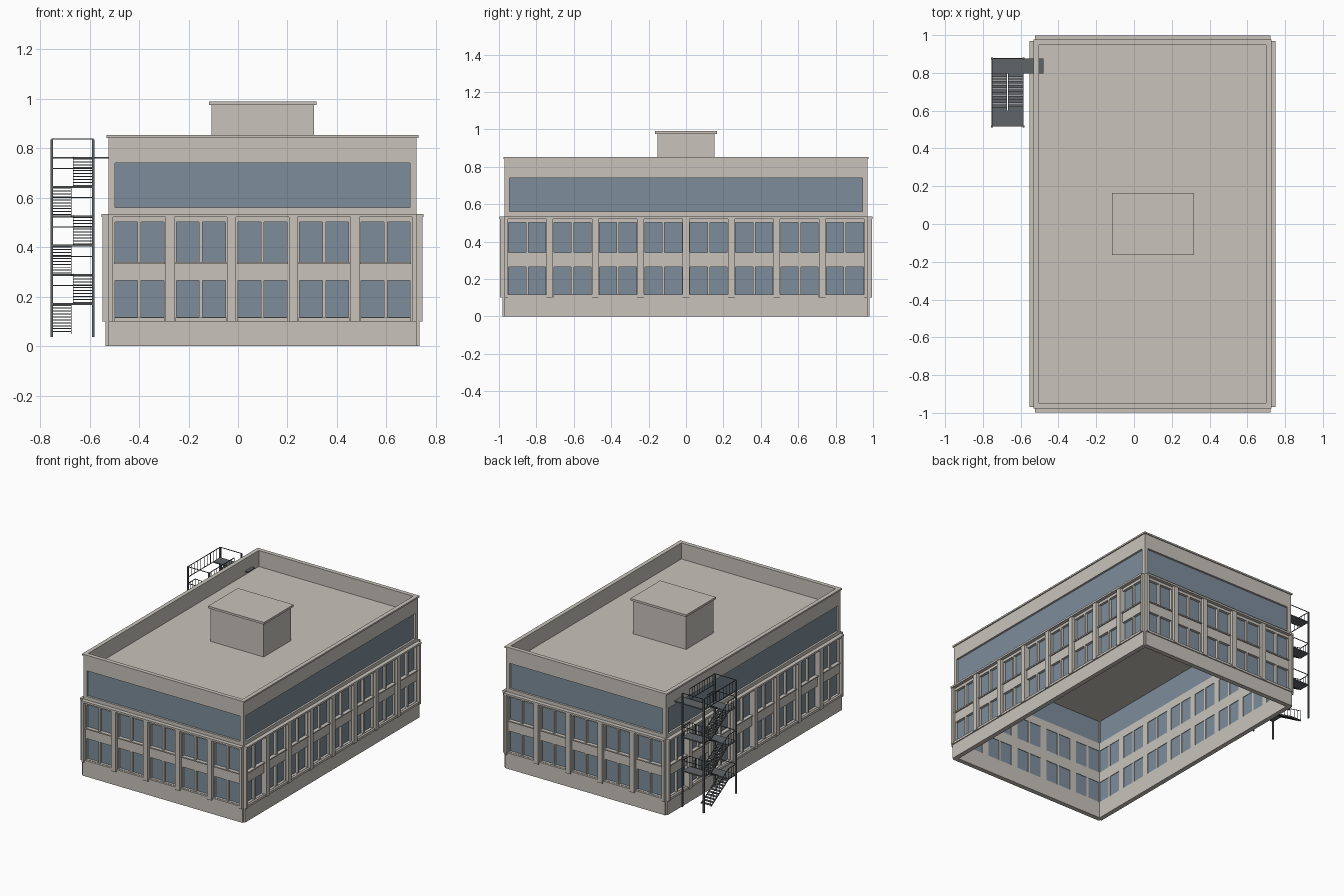
import bpy, bmesh, math
from mathutils import Matrix, Vector

if "Cube" in bpy.data.objects:
    bpy.data.objects.remove(bpy.data.objects["Cube"], do_unlink=True)


def material(name, rgb):
    m = bpy.data.materials.new(name)
    m.use_nodes = True
    m.diffuse_color = (*rgb, 1)
    m.node_tree.nodes["Principled BSDF"].inputs["Base Color"].default_value = (*rgb, 1)
    return m


STONE = material("warm_grey_stone", (0.58, 0.55, 0.50))
GLASS = material("blue_grey_glass", (0.205, 0.27, 0.33))
STEEL = material("dark_steel", (0.12, 0.13, 0.14))


class Part:
    """Collects boxes and bars into one object."""

    def __init__(self, name, mat):
        self.name, self.mat, self.bm = name, mat, bmesh.new()

    def box(self, x, y, z, frame=Matrix()):
        size = [b - a for a, b in (x, y, z)]
        mid = [(a + b) / 2 for a, b in (x, y, z)]
        bmesh.ops.create_cube(self.bm, size=1, matrix=frame @ Matrix.Translation(mid)
                              @ Matrix.Diagonal((*size, 1)))

    def bar(self, a, b, thick, deep=None):
        a, b = Vector(a), Vector(b)
        d = b - a
        rot = d.to_track_quat('X', 'Z').to_matrix().to_4x4()
        bmesh.ops.create_cube(self.bm, size=1, matrix=Matrix.Translation((a + b) / 2) @ rot
                              @ Matrix.Diagonal((d.length, thick, deep or thick, 1)))

    def finish(self):
        mesh = bpy.data.meshes.new(self.name)
        self.bm.to_mesh(mesh)
        self.bm.free()
        mesh.materials.append(self.mat)
        bpy.context.collection.objects.link(bpy.data.objects.new(self.name, mesh))


# Main dimensions
CX, HX, HY = 0.099, 0.623, 0.97
INNER = -0.022
BASE, BAND, TOP = 0.10, 0.535, 0.853
ROOF = 0.74
LOW_WIN, HIGH_WIN, STRIP_WIN = (0.118, 0.265), (0.341, 0.503), (0.56, 0.74)
PANE, PANE_OFF = 0.092, 0.053


def facade(side, angle, half_u, half_n, bays, pitch):
    frame = Matrix.Translation((CX, 0, 0)) @ Matrix.Rotation(angle, 4, 'Z')

    def add(part, u0, u1, n0, n1, z0, z1):
        part.box((u0, u1), (-half_n - n1, -half_n - n0), (z0, z1), frame)

    centres = [(i - (bays - 1) / 2) * pitch for i in range(bays)]

    # Plinth and lower wall with openings
    wall = Part(side + "_wall", STONE)
    add(wall, -half_u, half_u, INNER, 0.011, 0, BASE)
    face = 0.004
    for z0, z1 in ((BASE, LOW_WIN[0]), (LOW_WIN[1], HIGH_WIN[0]), (HIGH_WIN[1], BAND)):
        add(wall, -half_u, half_u, INNER, face, z0, z1)
    edges = [-half_u]
    for c in centres:
        for s in (-1, 1):
            edges += [c + s * PANE_OFF - PANE / 2, c + s * PANE_OFF + PANE / 2]
    edges.append(half_u)
    for z0, z1 in (LOW_WIN, HIGH_WIN):
        for u0, u1 in zip(edges[::2], edges[1::2]):
            add(wall, u0, u1, INNER, face, z0, z1)

    # Upper wall around the long strip window
    add(wall, -half_u, half_u, INNER, 0, BAND, STRIP_WIN[0])
    add(wall, -half_u, half_u, INNER, 0, STRIP_WIN[1], TOP - 0.01)
    for s in (-1, 1):
        u0, u1 = sorted((s * half_u, s * (half_u - 0.027)))
        add(wall, u0, u1, INNER, 0, *STRIP_WIN)
    wall.finish()

    # Pilasters, window sills and the belt course
    trim = Part(side + "_pilasters_and_sills", STONE)
    for i in range(bays + 1):
        u = (i - bays / 2) * pitch
        add(trim, max(u - 0.018, -half_u), min(u + 0.018, half_u), 0, 0.024, BASE, 0.522)
    for c in centres:
        add(trim, c - 0.103, c + 0.103, 0, 0.018, BASE, LOW_WIN[0] - 0.002)
        add(trim, c - 0.103, c + 0.103, 0, 0.012, HIGH_WIN[0] - 0.008, HIGH_WIN[0])
    add(trim, -half_u, half_u, 0, 0.028, 0.522, BAND)
    trim.finish()

    # Glazing set back inside the openings
    glass = Part(side + "_glazing", GLASS)
    for z0, z1 in (LOW_WIN, HIGH_WIN, STRIP_WIN):
        add(glass, 0.015 - half_u, half_u - 0.015, -0.018, -0.014, z0 - 0.003, z1 + 0.003)
    glass.finish()

    # Parapet coping
    coping = Part(side + "_coping", STONE)
    add(coping, -half_u - 0.007, half_u + 0.007, INNER, 0.007, TOP - 0.011, TOP)
    coping.finish()


for i, side in enumerate(("front", "left", "back", "right")):
    if i % 2:
        facade(side, i * math.pi / 2, HY, HX, 8, 0.2427)
    else:
        facade(side, i * math.pi / 2, HX, HY, 5, 0.249)

# Roof and rooftop housing
roof = Part("roof", STONE)
roof.box((CX - HX + 0.02, CX + HX - 0.02), (0.02 - HY, HY - 0.02), (ROOF - 0.015, ROOF))
roof.finish()
housing = Part("roof_housing", STONE)
housing.box((CX - 0.207, CX + 0.208), (-0.153, 0.153), (ROOF, 0.978))
housing.box((CX - 0.216, CX + 0.218), (-0.165, 0.165), (0.975, 0.99))
housing.finish()

# Fire escape
X0, XM, X1 = -0.752, -0.67, -0.586
YA, YB, YC, YD = 0.517, 0.60, 0.797, 0.876
START, RISE, GUARD = 0.053, 0.1183, 0.074
posts = Part("escape_posts", STEEL)
for x in (X0, X1):
    for y in (YA, YD):
        posts.box((x - 0.005, x + 0.005), (y - 0.005, y + 0.005), (0.038, 0.836))
posts.finish()

landings = Part("escape_landings", STEEL)
stairs = Part("escape_stairs", STEEL)
rails = Part("escape_railings", STEEL)


def railing(a, b, count):
    """Handrail from a to b (floor points) with thin balusters."""
    up = Vector((0, 0, GUARD))
    a, b = Vector(a), Vector(b)
    rails.bar(a + up, b + up, 0.004)
    for k in range(count + 1):
        p = a.lerp(b, k / count)
        rails.bar(p, p + up, 0.0025)


for f in range(6):
    z0 = START + f * RISE
    z1 = z0 + RISE
    outward = f % 2 == 0
    xa, xb = (X0, XM - 0.004) if outward else (XM + 0.004, X1)
    y0, y1 = (YC, YB) if outward else (YB, YC)
    # Treads and stringers
    for k in range(10):
        t = (k + 0.5) / 10
        y, z = y0 + (y1 - y0) * t, z0 + RISE * t
        stairs.box((xa, xb), (y - 0.009, y + 0.009), (z - 0.002, z + 0.002))
    for x in (xa, xb):
        stairs.bar((x, y0, z0), (x, y1, z1), 0.003, 0.008)
    outer = X0 if outward else X1
    if f < 5:
        railing((outer, y0, z0), (outer, y1, z1), 6)
    # Landing at the top of the flight, guarded on its open sides
    ya, yb, yend = (YA, YB, YA) if outward else (YC, YD, YD)
    landings.box((X0, X1), (ya, yb), (z1 - 0.005, z1 + 0.003))
    rails.bar((X0, yend, z1 + GUARD), (X1, yend, z1 + GUARD), 0.004)
    for x in (X0, X1):
        if f < 5:
            railing((x, ya, z1), (x, yb, z1), 3)

# Walkway to the roof and the level guard at the top
zt = START + 6 * RISE
landings.box((X1, -0.48), (YC, YD), (zt - 0.005, zt + 0.003))
for x in (X0, X1):
    railing((x, YA, zt), (x, YC if x == X1 else YD, zt), 10)
    rails.bar((x, YA, zt), (x, YC, zt), 0.004)
rails.bar((X0, YA, zt + GUARD), (X1, YA, zt + GUARD), 0.004)
for part in (landings, stairs, rails):
    part.finish()
